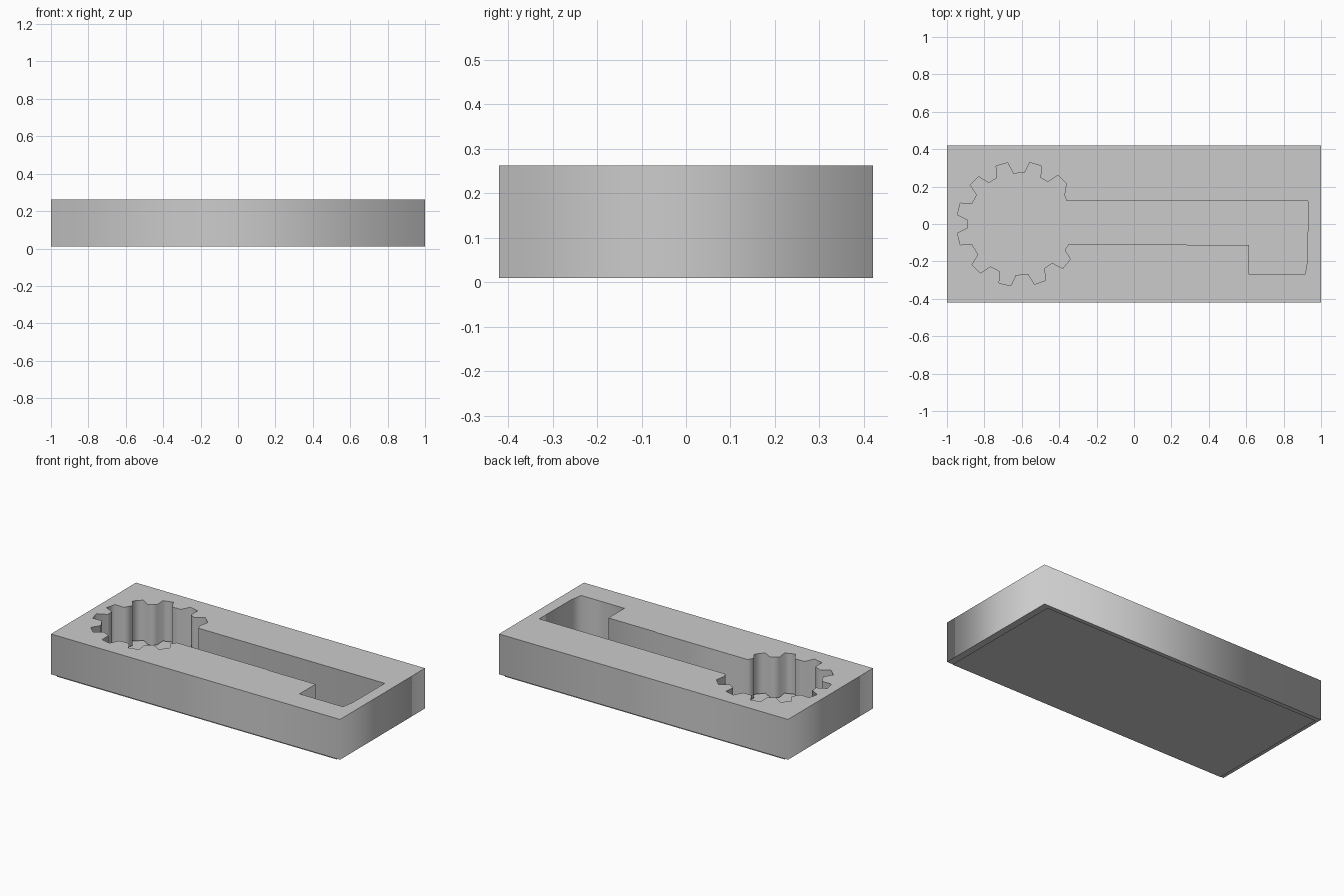
import bpy
from math import cos, sin, radians

if "Cube" in bpy.data.objects:
    bpy.data.objects.remove(bpy.data.objects["Cube"])

CX, CY = -0.615, 0.0
Z0, Z1 = 0.01, 0.262


def polar(r, deg):
    return (CX + r * cos(radians(deg)), CY + r * sin(radians(deg)))


# Key outline: toothed bow first, then shank and bit
key = []
teeth = [46, 74.5, 106, 136, 166, 194, 226.5, 257, 290, 320]
for i, a in enumerate(teeth):
    profile = [(0.273, -9.5), (0.333, -5.5), (0.333, 5.5), (0.273, 9.5)]
    if i == 0:
        profile = profile[1:]
    if i == len(teeth) - 1:
        profile = profile[:-1]
    key += [polar(r, a + d) for r, d in profile]
key += [(-0.37, -0.14), (-0.35, -0.107), (0.28, -0.107), (0.285, -0.112),
        (0.615, -0.112), (0.615, -0.27), (0.915, -0.27), (0.928, -0.19),
        (0.93, 0.123), (-0.36, 0.123), (-0.372, 0.155)]

rect = [(-1, -0.42), (1, -0.42), (1, 0.42), (-1, 0.42)]

# Block with the key cut through it
curve = bpy.data.curves.new("mold_block", 'CURVE')
curve.dimensions = '2D'
curve.fill_mode = 'BOTH'
curve.extrude = (Z1 - Z0) / 2
for loop in (rect, key):
    s = curve.splines.new('POLY')
    s.points.add(len(loop) - 1)
    for p, (x, y) in zip(s.points, loop):
        p.co = (x, y, 0, 1)
    s.use_cyclic_u = True
block = bpy.data.objects.new("mold_block", curve)
block.location.z = (Z0 + Z1) / 2
bpy.context.collection.objects.link(block)
bpy.context.view_layer.objects.active = block
block.select_set(True)
bpy.ops.object.convert(target='MESH')

# Thin backing sheet that closes the recess
bpy.ops.mesh.primitive_plane_add(size=2, location=(0, 0, 0))
sheet = bpy.context.object
sheet.name = "backing_sheet"
sheet.scale = (0.97, 0.41, 1)
